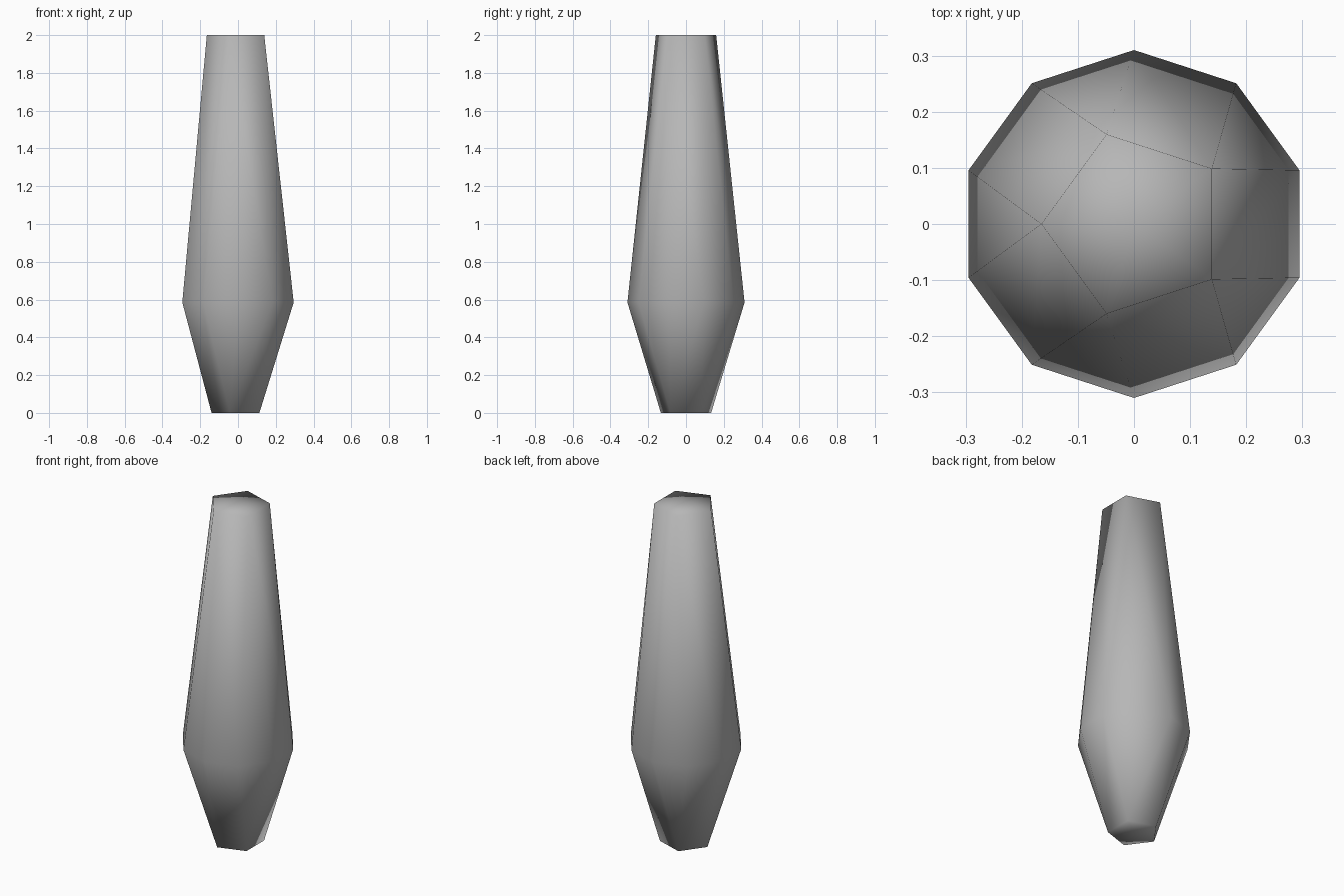
import bpy, bmesh
from math import radians, cos, sin

if "Cube" in bpy.data.objects:
    bpy.data.objects.remove(bpy.data.objects["Cube"])

bm = bmesh.new()

def ring(count, radius, z, start, dx=0.0):
    step = 360 / count
    return [bm.verts.new((dx + radius * cos(radians(start + i * step)),
                          radius * sin(radians(start + i * step)), z))
            for i in range(count)]

# five-sided ends and ten-sided belly
bottom = ring(5, 0.14, 0.0, 36)
belly = ring(10, 0.31, 0.585, 18)
top = ring(5, 0.168, 2.0, 36, 0.003)

# each end corner meets two belly corners: triangles alternate with quads
for end in (bottom, top):
    for i in range(5):
        a, b, c = belly[2 * i], belly[2 * i + 1], belly[(2 * i + 2) % 10]
        bm.faces.new((end[i], a, b))
        bm.faces.new((end[i], b, c, end[(i + 1) % 5]))

# flat end caps, each with a centre point
caps = [bm.faces.new(bottom), bm.faces.new(top)]
bmesh.ops.poke(bm, faces=caps)
bmesh.ops.recalc_face_normals(bm, faces=bm.faces[:])

# smooth shading all over
for f in bm.faces:
    f.smooth = True

mesh = bpy.data.meshes.new("tapered_body")
bm.to_mesh(mesh)
bm.free()

# darker grey surface
grey = bpy.data.materials.new("dark_grey")
grey.diffuse_color = (0.47, 0.47, 0.47, 1)
grey.use_nodes = True
grey.node_tree.nodes["Principled BSDF"].inputs["Base Color"].default_value = grey.diffuse_color
mesh.materials.append(grey)

body = bpy.data.objects.new("tapered_body", mesh)
bpy.context.collection.objects.link(body)
